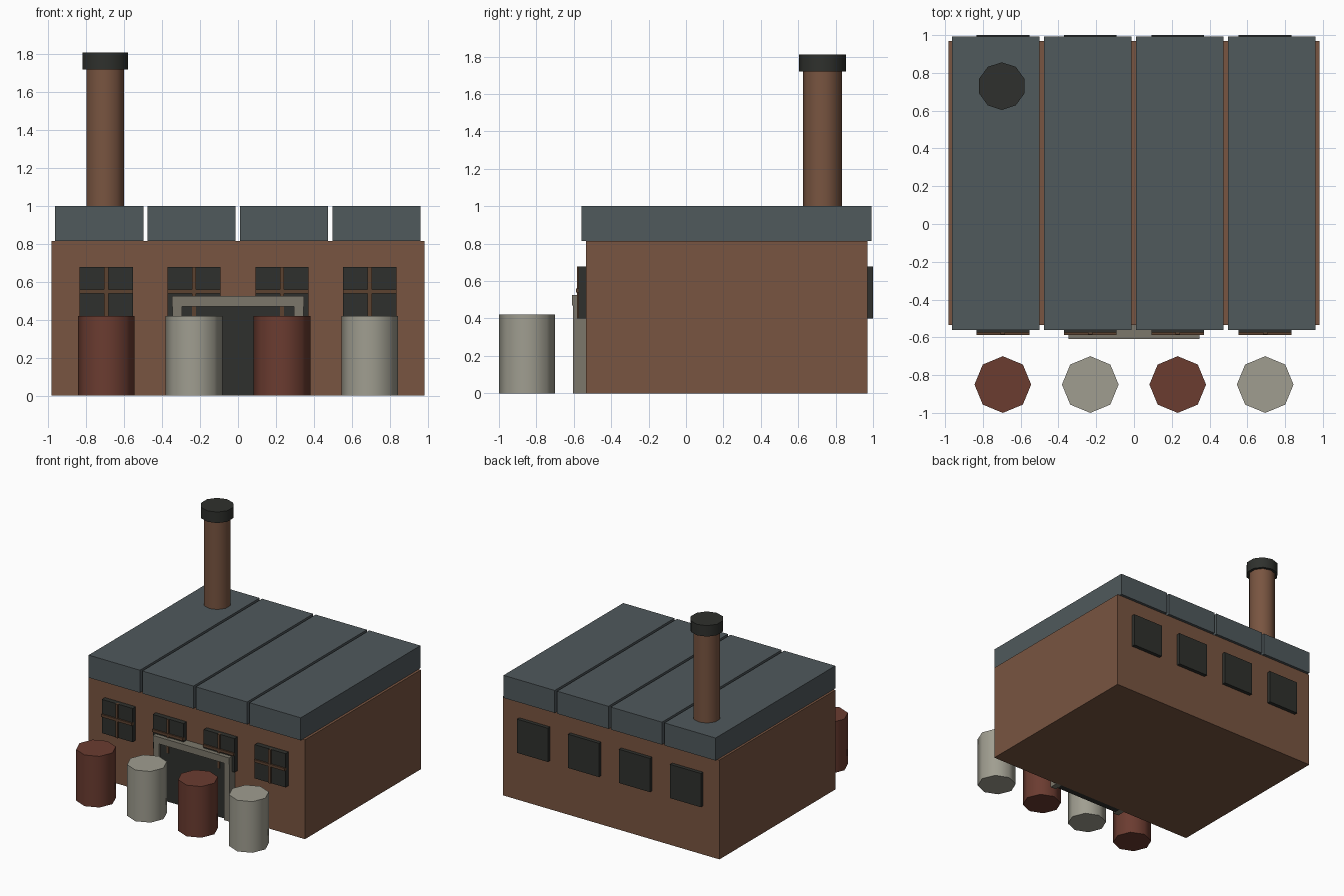
import bpy
from math import radians

if "Cube" in bpy.data.objects:
    bpy.data.objects.remove(bpy.data.objects["Cube"])


def material(name, rgb):
    m = bpy.data.materials.new(name)
    m.diffuse_color = (*rgb, 1)
    m.use_nodes = True
    m.node_tree.nodes["Principled BSDF"].inputs["Base Color"].default_value = m.diffuse_color
    return m


BRICK = material("brick", (0.19, 0.09, 0.052))
ROOF = material("roof_slate", (0.08, 0.10, 0.107))
DARK = material("dark", (0.028, 0.03, 0.026))
STONE = material("stone", (0.2, 0.185, 0.147))
WOOD = material("wood", (0.107, 0.055, 0.03))
RED = material("red_paint", (0.147, 0.045, 0.03))
CREAM = material("cream_paint", (0.35, 0.34, 0.28))


def box(name, x, y, z, mat):
    """Box from (min, max) ranges on each axis."""
    bpy.ops.mesh.primitive_cube_add(size=1, location=[sum(r) / 2 for r in (x, y, z)])
    o = bpy.context.object
    o.name = name
    o.scale = [r[1] - r[0] for r in (x, y, z)]
    bpy.ops.object.transform_apply(location=False, rotation=False, scale=True)
    o.data.materials.append(mat)
    return o


def cylinder(name, x, y, z, radius, sides, mat):
    bpy.ops.mesh.primitive_cylinder_add(vertices=sides, radius=radius,
                                        depth=z[1] - z[0], location=(x, y, sum(z) / 2))
    o = bpy.context.object
    o.name = name
    o.data.materials.append(mat)
    bpy.ops.object.shade_smooth_by_angle(angle=radians(50))
    return o


def span(c, w):
    return (c - w / 2, c + w / 2)


# Main hall
box("walls", (-0.983, 0.983), (-0.535, 0.97), (0, 0.815), BRICK)

# Four bays: roof slab, front and back window, barrel
for i in range(4):
    k = i - 1.5
    box(f"roof_slab_{i}", span(k * 0.487 - 0.001, 0.465), (-0.56, 0.993), (0.815, 1.0), ROOF)

    wx = k * 0.463
    box(f"front_window_{i}", span(wx, 0.28), (-0.575, -0.53), (0.4, 0.677), DARK)
    box(f"window_post_{i}", span(wx, 0.022), (-0.584, -0.56), (0.4, 0.677), WOOD)
    box(f"window_rail_{i}", span(wx, 0.28), (-0.587, -0.56), (0.538, 0.56), WOOD)
    box(f"back_window_{i}", span(wx, 0.28), (0.96, 1.0), (0.4, 0.677), DARK)

    cylinder(f"barrel_{i}", wx, -0.85, (0, 0.42), 0.15, 8, CREAM if i % 2 else RED)

# Doorway with stone surround
box("door", (-0.3, 0.3), (-0.58, -0.53), (0, 0.475), DARK)
for side, s in (("left", -1), ("right", 1)):
    box(f"door_jamb_{side}", span(s * 0.321, 0.05), (-0.605, -0.53), (0, 0.47), STONE)
box("door_lintel", (-0.347, 0.347), (-0.61, -0.53), (0.47, 0.525), STONE)

# Chimney
cylinder("chimney", -0.7, 0.73, (0.99, 1.72), 0.104, 10, BRICK)
cylinder("chimney_cap", -0.7, 0.73, (1.72, 1.81), 0.126, 10, DARK)
